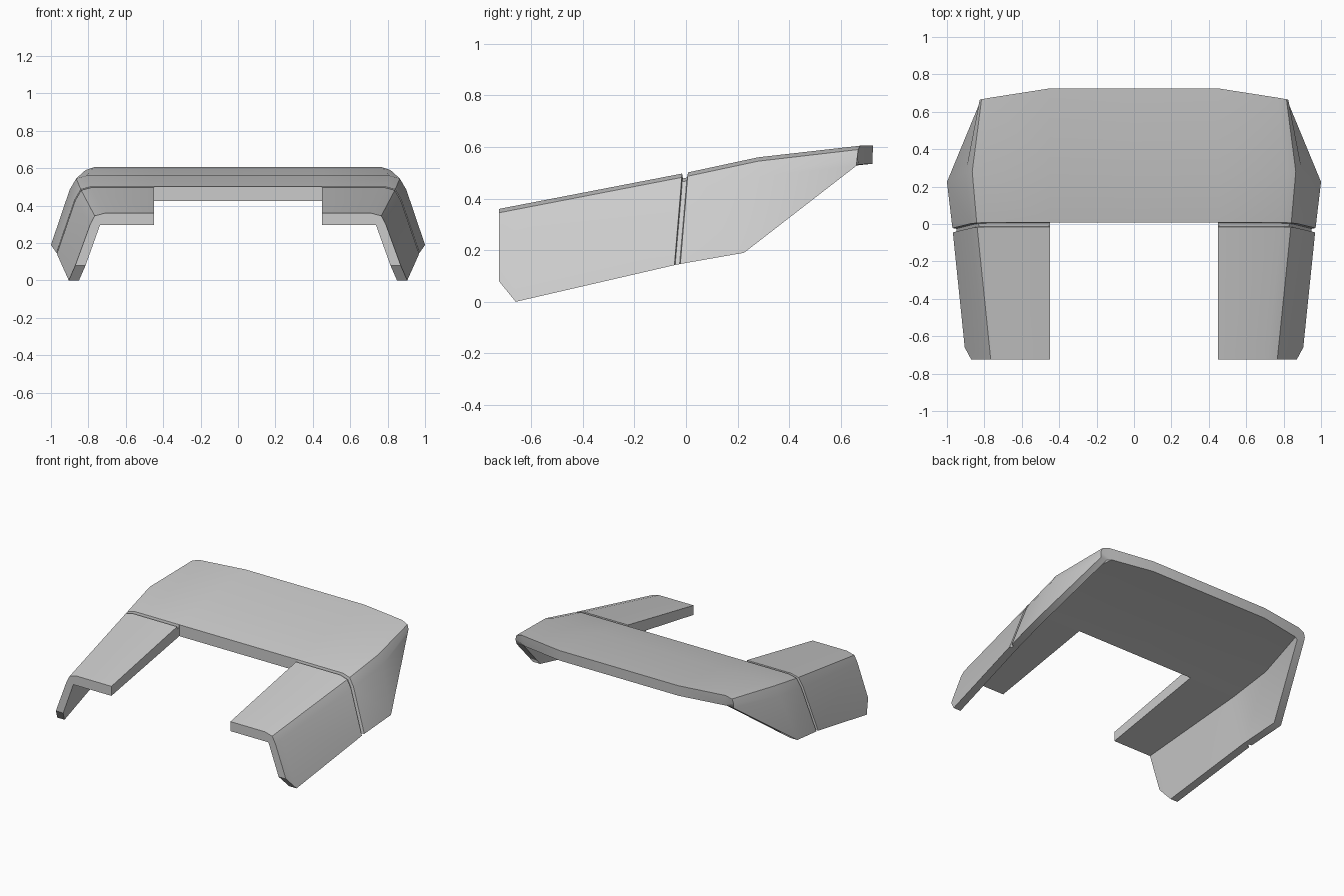
import bpy, bmesh
from mathutils import Vector as V

if "Cube" in bpy.data.objects:
    bpy.data.objects.remove(bpy.data.objects["Cube"])

# Half cross-sections: outer skin (5 points, centre to lower edge), then inner skin (3 points back)
FRONT = [(.45, -.725, .36), (.71, -.725, .36), (.766, -.725, .345), (.79, -.725, .30), (.87, -.725, .08),
         (.815, -.725, .08), (.738, -.725, .295), (.45, -.725, .295)]
SEAM = [(.45, 0, .50), (.785, 0, .50), (.84, -.002, .485), (.872, -.006, .43), (.97, -.03, .145),
        (.915, -.03, .145), (.805, -.004, .422), (.45, 0, .422)]
WIDE = [(.45, .28, .56), (.81, .28, .56), (.865, .28, .545), (.90, .275, .485), (1.0, .225, .19),
        (.945, .225, .19), (.83, .28, .487), (.45, .28, .487)]
REAR = [(.45, .725, .605), (.77, .675, .605), (.815, .667, .59), (.825, .664, .56), (.82, .66, .527),
        (.77, .655, .527), (.745, .67, .532), (.45, .722, .535)]


def sec(points):
    return [V(p) for p in points]


def seam(dy, depth=0.0):
    # Seam section shifted along the slope, outer skin optionally sunk towards the inner skin
    s = [p + V((.1 * dy * (p.x > .5), dy, .2 * dy)) for p in sec(SEAM)]
    target = [s[7], s[6], s[6], s[6], s[5]]
    for i in range(5):
        d = target[i] - s[i]
        s[i] = s[i] + d.normalized() * depth
    return s


toe = [a.lerp(b, .083) for a, b in zip(sec(FRONT), sec(SEAM))]
toe[4], toe[5] = V((.905, -.66, 0)), V((.85, -.66, 0))
sections = [sec(FRONT), toe, seam(-.015), seam(-.012, .02),
            seam(.005, .02), seam(.008), sec(WIDE), sec(REAR)]
BAR = 5  # first section that spans the middle

bm = bmesh.new()
for side in (1, -1):
    rings = []
    for s in sections:
        ring = [bm.verts.new((p.x * side, p.y, p.z)) for p in s]
        for i in (7, 0):
            ring.append(bm.verts.new((0, s[i].y, s[i].z)))
        rings.append(ring)
    for k, (a, b) in enumerate(zip(rings, rings[1:])):
        # Skins and lower rim
        for i in range(7):
            bm.faces.new((a[i], a[i + 1], b[i + 1], b[i]))
        if k < BAR:
            # Inner side of the arm
            bm.faces.new((a[7], a[0], b[0], b[7]))
        else:
            # Middle of the plate
            bm.faces.new((a[7], a[8], b[8], b[7]))
            bm.faces.new((a[9], a[0], b[0], b[9]))
    # End caps and the front edge of the plate
    for r in (rings[0], rings[-1]):
        for q in ((0, 1, 6, 7), (1, 2, 3, 6), (3, 4, 5, 6)):
            bm.faces.new([r[i] for i in q])
    for r in (rings[BAR], rings[-1]):
        bm.faces.new([r[i] for i in (0, 7, 8, 9)])

# Loose middle points of the arm sections go, the halves are welded
bmesh.ops.delete(bm, geom=[v for v in bm.verts if not v.link_faces], context='VERTS')
bmesh.ops.remove_doubles(bm, verts=bm.verts, dist=.0005)
bmesh.ops.recalc_face_normals(bm, faces=bm.faces)
mesh = bpy.data.meshes.new("armour_shell")
bm.to_mesh(mesh)
bm.free()
shell = bpy.data.objects.new("armour_shell", mesh)
bpy.context.collection.objects.link(shell)
bpy.context.view_layer.objects.active = shell
shell.select_set(True)
bpy.ops.object.shade_smooth_by_angle(angle=.52)
